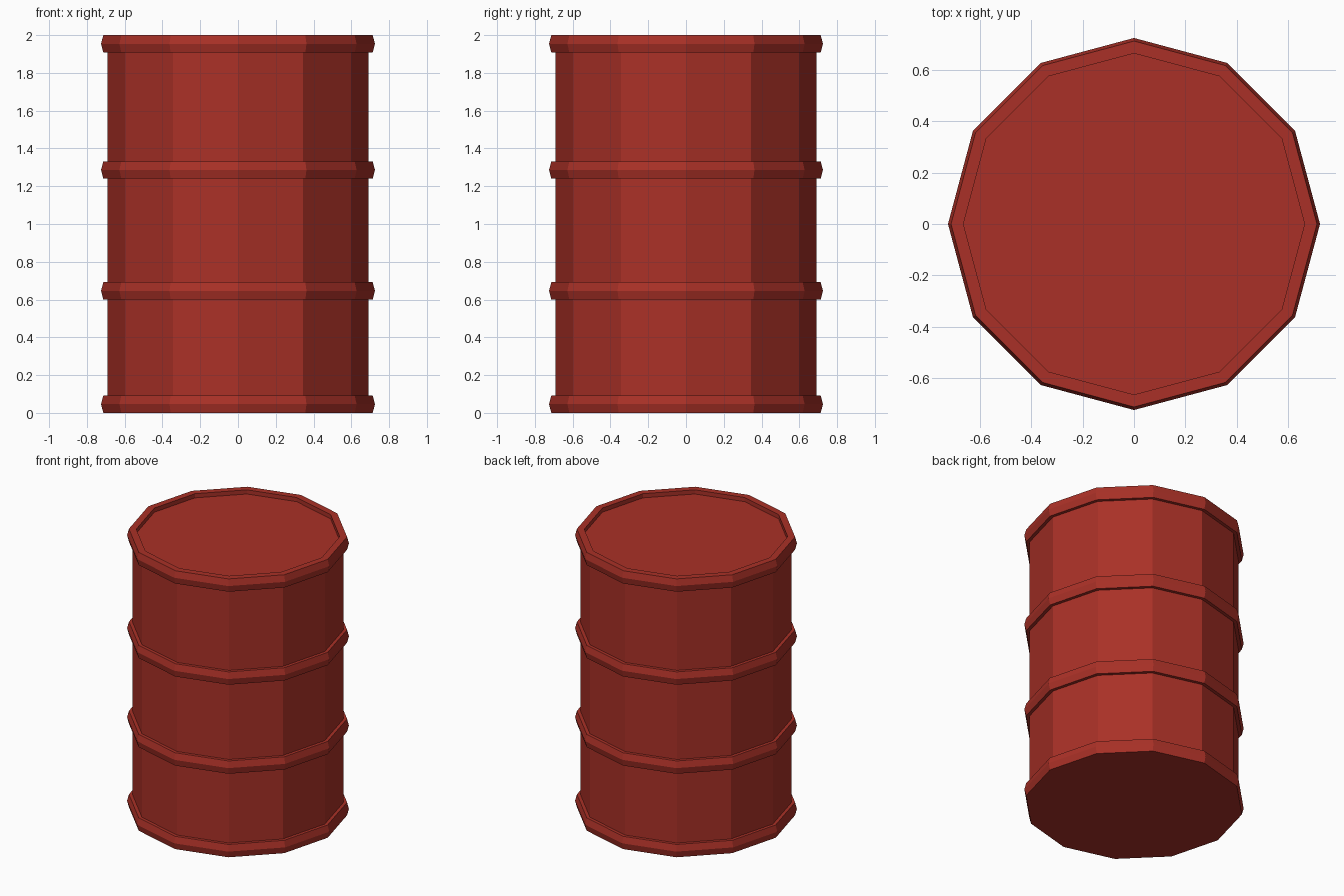
import bpy, bmesh
from math import cos, sin, pi

if "Cube" in bpy.data.objects:
    bpy.data.objects.remove(bpy.data.objects["Cube"])

SIDES = 12

red = bpy.data.materials.new("red_paint")
red.diffuse_color = (0.40, 0.03, 0.02, 1)
red.use_nodes = True
red.node_tree.nodes["Principled BSDF"].inputs["Base Color"].default_value = red.diffuse_color


def lathe(name, profile):
    """Spin a (radius, z) profile round z and cap both ends, flat shaded."""
    bm = bmesh.new()
    rings = [[bm.verts.new((r * cos(2 * pi * i / SIDES), r * sin(2 * pi * i / SIDES), z))
              for i in range(SIDES)] for r, z in profile]
    for a, b in zip(rings, rings[1:]):
        for i in range(SIDES):
            j = (i + 1) % SIDES
            bm.faces.new((a[i], a[j], b[j], b[i]))
    bm.faces.new(rings[0][::-1])
    bm.faces.new(rings[-1])
    bmesh.ops.recalc_face_normals(bm, faces=bm.faces)
    mesh = bpy.data.meshes.new(name)
    bm.to_mesh(mesh)
    bm.free()
    mesh.materials.append(red)
    obj = bpy.data.objects.new(name, mesh)
    bpy.context.collection.objects.link(obj)
    return obj


BODY, LIP, BULGE, INNER = 0.69, 0.713, 0.725, 0.665
HOOP = 0.092


def hoop(z):
    """Raised band with a bevelled outer edge."""
    return [(LIP, z), (BULGE, z + HOOP / 2), (LIP, z + HOOP)]


# bottom rim, two middle hoops and top rim, joined by straight walls
profile = hoop(0) + [(BODY, HOOP)]
for z in (0.60, 1.24):
    profile += [(BODY, z)] + hoop(z) + [(BODY, z + HOOP)]
profile += [(BODY, 2 - HOOP)] + hoop(2 - HOOP)

# recessed lid
profile += [(INNER, 2.0), (INNER, 1.97)]

lathe("barrel", profile)
